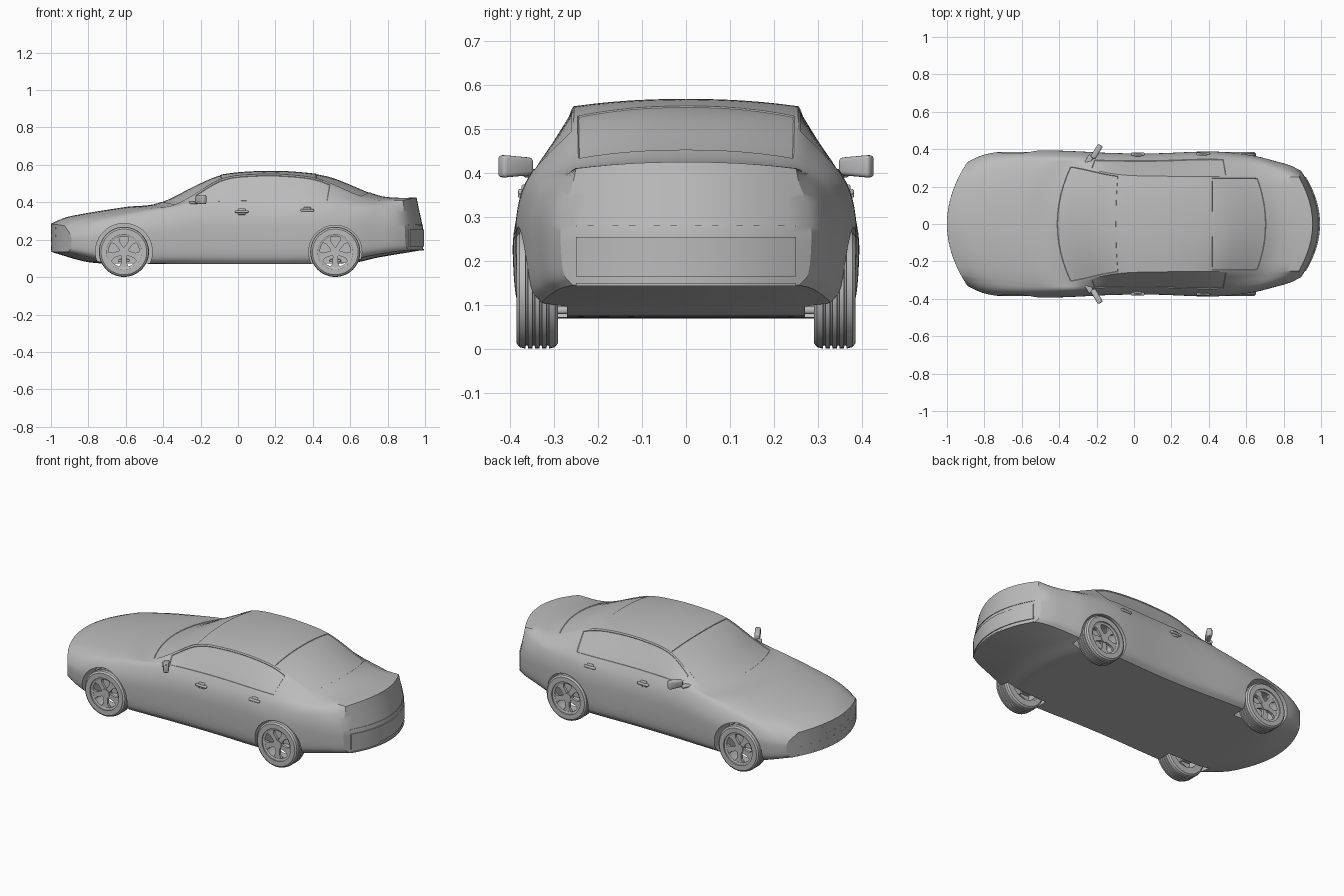
import bpy, bmesh, math
from mathutils import Vector, Matrix

if "Cube" in bpy.data.objects:
    bpy.data.objects.remove(bpy.data.objects["Cube"])

paint = bpy.data.materials.new("plain_grey")
paint.use_nodes = True
GREY = (0.5, 0.5, 0.5, 1)
paint.diffuse_color = GREY
paint.node_tree.nodes["Principled BSDF"].inputs["Base Color"].default_value = GREY


def finish(bm, name, angle=30):
    bmesh.ops.remove_doubles(bm, verts=bm.verts, dist=1e-5)
    bmesh.ops.recalc_face_normals(bm, faces=bm.faces)
    mesh = bpy.data.meshes.new(name)
    bm.to_mesh(mesh)
    bm.free()
    mesh.materials.append(paint)
    ob = bpy.data.objects.new(name, mesh)
    bpy.context.collection.objects.link(ob)
    smooth(ob, angle)
    return ob


def smooth(ob, angle=30):
    bpy.ops.object.select_all(action="DESELECT")
    ob.select_set(True)
    bpy.context.view_layer.objects.active = ob
    bpy.ops.object.shade_smooth_by_angle(angle=math.radians(angle))


def clamp(v):
    return max(0.0, min(1.0, v))


def curve(keys, x):
    """Smooth curve through (position, value) keys."""
    n = len(keys)
    i = max(k for k in range(n - 1) if k == 0 or keys[k][0] <= x)

    def slope(k):
        a, b = keys[max(k - 1, 0)], keys[min(k + 1, n - 1)]
        return (b[1] - a[1]) / (b[0] - a[0])
    (x0, a), (x1, b) = keys[i], keys[i + 1]
    h = x1 - x0
    t = clamp((x - x0) / h)
    u = 1 - t
    return (a * (1 + 2 * t) * u * u + b * (3 - 2 * t) * t * t
            + h * t * u * (slope(i) * u - slope(i + 1) * t))


# Body shape along its length
floor = [(-1, .135), (-.8, .08), (-.6, .072), (.6, .075), (.75, .105), (.99, .145)]
crown = [(-1, .285), (-.97, .3), (-.9, .325), (-.6, .375), (-.43, .395), (-.2, .505), (-.08, .55),
         (.15, .568), (.35, .56), (.5, .535), (.75, .437), (.85, .425), (.99, .425)]
width = [(-1, .33), (-.95, .365), (-.85, .385), (-.6, .393), (-.2, .38), (.1, .377), (.4, .387),
         (.6, .38), (.75, .365), (.85, .345), (.95, .315), (.99, .285)]
belt = [(-1, .25), (-.85, .3), (-.6, .345), (-.42, .375), (-.25, .395), (.5, .4), (.7, .385), (.99, .37)]
rail_z = [(-1, .275), (-.9, .31), (-.6, .362), (-.42, .385), (-.3, .43), (-.1, .525), (.1, .55),
          (.3, .545), (.45, .52), (.75, .42), (.99, .41)]
rail_y = [(-1, .27), (-.6, .31), (-.42, .315), (-.1, .265), (.2, .255), (.5, .255), (.99, .25)]

STEPS = [i / 6 - 1 for i in range(13)]
SUB = 4


def bend(s, y, z):
    """Bow the ends in plan and lean the tail panel forward."""
    if s < 0:
        x = s + y * y * (.75 * clamp(-s / .4) + .25 * clamp((-s - .4) / .6))
    else:
        x = s - y * y * 1.2 * clamp((s - .4) / .5)
        x -= .035 * clamp((z - .26) / .16) * clamp((s - .8) / .19)
    return Vector((x, y, z))


def section_rows(s):
    zb, zt, w, zs = (curve(c, s) for c in (floor, crown, width, belt))
    zr, wr = curve(rail_z, s), curve(rail_y, s)
    h = zs - zb
    side = [(.9 * w, zb), (.975 * w, zb + .12 * h), (w, zb + .45 * h), (.99 * w, zb + .75 * h),
            (.91 * w, zs), (wr, zr)]
    ys = [(i, p[0]) for i, p in enumerate(side)]
    zz = [(i, p[1]) for i, p in enumerate(side)]
    rows = []
    for i in range(5 * SUB + 1):
        y, z = curve(ys, i / SUB), curve(zz, i / SUB)
        top = (zt - zr) if i == 5 * SUB else 0
        rows.append([bend(s, t * y, z + top * (1 - abs(t) ** 2.2)) for t in STEPS])
    return rows


# Body shell: loft of sections with bowed end caps
bm = bmesh.new()
COUNT = 72
stations = [-1 + 1.99 * i / COUNT for i in range(COUNT + 1)]
rings, side_glass, screens = [], ([], []), ([], [])
for s in stations:
    rows = section_rows(s)
    ring = (rows[0] + [r[-1] for r in rows[1:-1]] + rows[-1][::-1] + [r[0] for r in rows[-2:0:-1]])
    rings.append([bm.verts.new(p) for p in ring])
m, n_side = len(STEPS), 5 * SUB - 1
for i in range(COUNT):
    s = (stations[i] + stations[i + 1]) / 2
    a, b = rings[i], rings[i + 1]
    for j in range(len(a)):
        k = (j + 1) % len(a)
        f = bm.faces.new((a[j], a[k], b[k], b[j]))
        up = m + n_side
        if -.28 < s < .52:
            if m + 4 * SUB - 1 <= j < up:
                side_glass[0].append(f)
            if up + m - 1 <= j < up + m - 1 + SUB:
                side_glass[1].append(f)
        if up <= j < up + m - 1:
            if -.43 < s < -.1:
                screens[0].append(f)
            if .42 < s < .72:
                screens[1].append(f)
for s in (stations[0], stations[-1]):
    grid = [[bm.verts.new(p) for p in r] for r in section_rows(s)]
    for r0, r1 in zip(grid, grid[1:]):
        for j in range(m - 1):
            bm.faces.new((r0[j], r0[j + 1], r1[j + 1], r1[j]))
bmesh.ops.remove_doubles(bm, verts=bm.verts, dist=1e-5)
bmesh.ops.recalc_face_normals(bm, faces=bm.faces)

# Window glass sits slightly inside its frame
for region in side_glass + screens:
    bmesh.ops.inset_region(bm, faces=region, thickness=.009, depth=0, use_even_offset=True)
    bmesh.ops.inset_region(bm, faces=region, thickness=.002, depth=-.003, use_even_offset=True)
body = finish(bm, "body_shell")


def cylinder(bm, radius, depth, at, segments=48):
    bmesh.ops.create_cone(bm, cap_ends=True, segments=segments, radius1=radius, radius2=radius, depth=depth,
                          matrix=Matrix.Translation(at) @ Matrix.Rotation(math.pi / 2, 4, "X"))


# Wheel arches
AXLES = {"front": (-.61, .152), "rear": (.52, .142)}
bm = bmesh.new()
for x, r in AXLES.values():
    for side in (-1, 1):
        cylinder(bm, r, .2, (x, side * .37, .135))
cutter = finish(bm, "arch_cutter")
cutter.hide_render = True
mod = body.modifiers.new("arches", "BOOLEAN")
mod.object, mod.operation, mod.solver = cutter, "DIFFERENCE", "EXACT"
bpy.context.view_layer.objects.active = body
bpy.ops.object.modifier_apply(modifier=mod.name)
bpy.data.objects.remove(cutter)
smooth(body)


def lathe(bm, profile, steps=48):
    """Spin a closed (radius, y) profile round the y axis."""
    verts = [bm.verts.new((r, y, 0)) for r, y in profile]
    edges = [bm.edges.new((verts[i - 1], verts[i])) for i in range(len(verts))]
    bmesh.ops.spin(bm, geom=verts + edges, cent=(0, 0, 0), axis=(0, 1, 0), angle=2 * math.pi, steps=steps)


# Wheels: grooved tyre, rim barrel and five broad spokes
tread = [(.094, -.047), (.122, -.047), (.131, -.04)]
for g in (-.024, -.008, .008, .024):
    tread += [(.134, g - .003), (.127, g - .002), (.127, g + .002), (.134, g + .003)]
tread += [(.131, .04), (.122, .047), (.094, .047)]
for end, (x, r) in AXLES.items():
    for label, side in (("left", 1), ("right", -1)):
        bm = bmesh.new()
        lathe(bm, tread)
        lathe(bm, [(.096, -.045), (.096, .04), (.082, .036), (.084, -.045)])
        cylinder(bm, .027, .03, (0, .024, 0), 24)
        for i in range(5):
            a = 2 * math.pi * i / 5 - math.pi / 2
            spoke = []
            for y in (.02, .035):
                for rad, half in ((.015, .013), (.06, .014), (.087, .031)):
                    spoke.append([bm.verts.new((rad * math.cos(a) - q * half * math.sin(a), y,
                                                rad * math.sin(a) + q * half * math.cos(a))) for q in (-1, 1)])
            for k in (0, 1, 3, 4):
                bm.faces.new((spoke[k][0], spoke[k][1], spoke[k + 1][1], spoke[k + 1][0]))
            for k in (0, 1):
                for q in (0, 1):
                    bm.faces.new((spoke[k][q], spoke[k + 1][q], spoke[k + 4][q], spoke[k + 3][q]))
        bmesh.ops.transform(bm, verts=bm.verts, space=Matrix(),
                            matrix=Matrix.Translation((x, side * .338, .135)) @ Matrix.Diagonal((1, side, 1, 1)))
        finish(bm, f"{end}_{label}_wheel")


def rounded_box(name, at, size, turn=0, taper=1, bevel=.006):
    bm = bmesh.new()
    bmesh.ops.create_cube(bm, size=1)
    for v in bm.verts:
        v.co = Vector(c * d for c, d in zip(v.co, size))
        if v.co.y * at[1] < 0:
            v.co.z *= taper
    bmesh.ops.bevel(bm, geom=bm.edges[:], offset=bevel, segments=3, affect="EDGES", profile=.5)
    bmesh.ops.transform(bm, verts=bm.verts, matrix=Matrix.Translation(at) @ Matrix.Rotation(turn, 4, "Z"))
    return finish(bm, name)


# Mirrors, handles and suspension arms on both sides
for label, side in (("left", 1), ("right", -1)):
    rounded_box(f"{label}_mirror", (-.2, side * .387, .415), (.03, .082, .052), -side * .55, .75, .009)
    rounded_box(f"{label}_mirror_stalk", (-.24, side * .344, .398), (.03, .05, .016), -side * .55)
    for end, x, z in (("front", .02, .35), ("rear", .37, .357)):
        rounded_box(f"{end}_{label}_door_handle", (x, side * .374, z), (.072, .016, .013), bevel=.005)
        rounded_box(f"{end}_{label}_handle_cup", (x, side * .368, z), (.04, .012, .034), bevel=.005)
    for end, (x, r) in AXLES.items():
        rounded_box(f"{end}_{label}_suspension_arm", (x, side * .25, .088), (.06, .11, .016))


def band(name, s, z0, z1, half, out=.005):
    """Thin strip wrapped round the nose or tail."""
    bm = bmesh.new()
    sign = 1 if s > 0 else -1
    loops = []
    for i in range(17):
        y = half * (i / 8 - 1)
        loops.append([bm.verts.new(bend(s, y, z) + Vector((sign * d, 0, 0)))
                      for z, d in ((z0, -.008), (z0, out), (z1, out), (z1, -.008))])
    for a, b in zip(loops, loops[1:]):
        for k in range(4):
            bm.faces.new((a[k], a[k - 1], b[k - 1], b[k]))
    for end in (loops[0], loops[-1]):
        bm.faces.new(end)
    finish(bm, name)


band("rear_bumper", .99, .165, .255, .25)
band("boot_trim", .99, .277, .281, .25, .003)
band("rear_lower_lip", .99, .143, .15, .25)
band("grille_top", -.998, .258, .266, .16, .002)
band("grille_bottom", -.998, .216, .224, .16, .002)
band("bumper_bar", -.998, .168, .19, .27, .002)
band("front_lower_lip", -.998, .136, .146, .27, .002)
